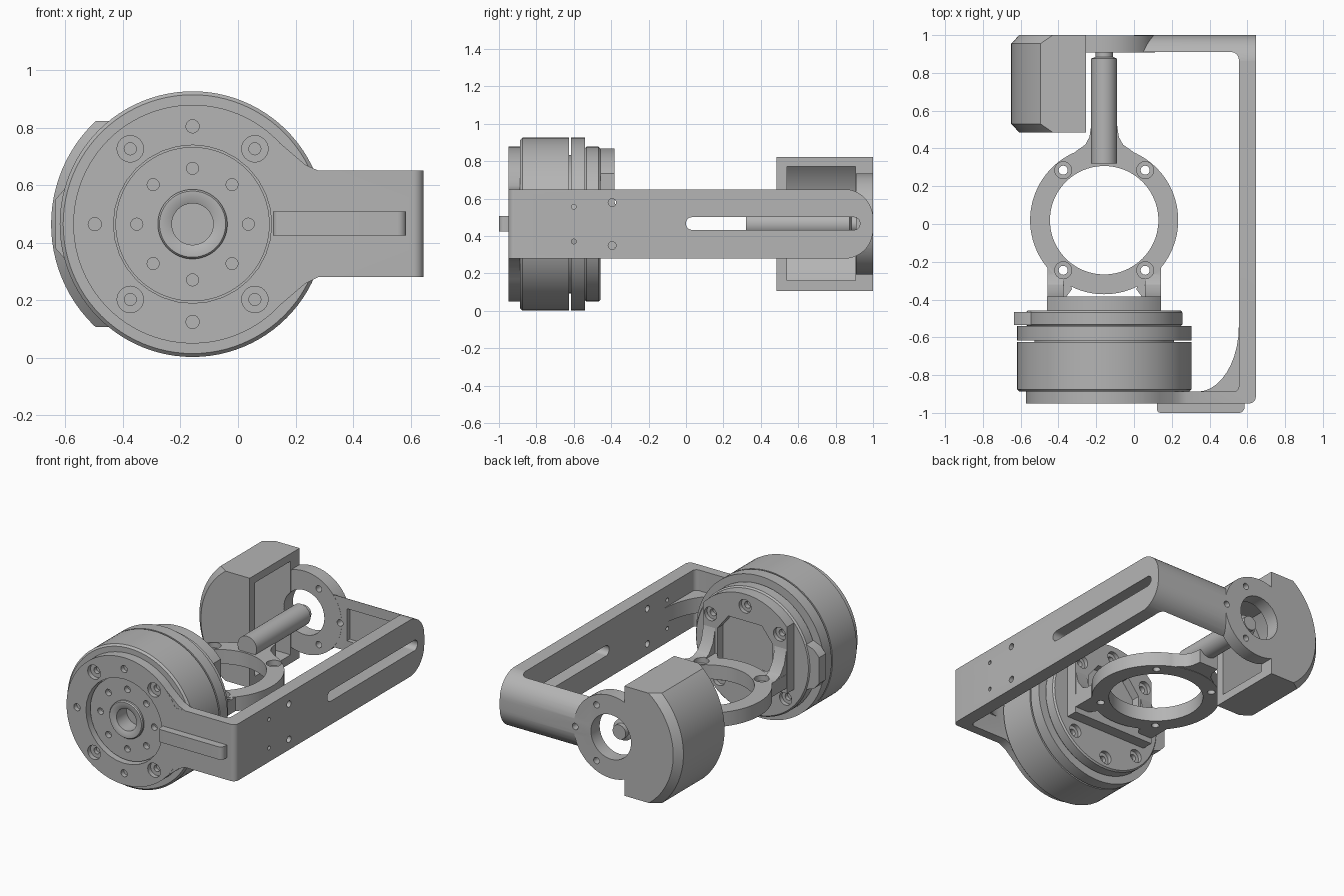
import bpy, bmesh, math
from mathutils import Vector

if "Cube" in bpy.data.objects:
    bpy.data.objects.remove(bpy.data.objects["Cube"])

CX, CZ = -0.158, 0.464          # motor axis, running along y

grey = bpy.data.materials.new("machined_grey")
grey.diffuse_color = (0.46, 0.46, 0.46, 1)
grey.use_nodes = True
grey.node_tree.nodes["Principled BSDF"].inputs["Base Color"].default_value = grey.diffuse_color


def finish(name, bm):
    bmesh.ops.recalc_face_normals(bm, faces=bm.faces)
    me = bpy.data.meshes.new(name)
    bm.to_mesh(me)
    bm.free()
    me.materials.append(grey)
    ob = bpy.data.objects.new(name, me)
    bpy.context.collection.objects.link(ob)
    return ob


def prism(name, pts, axis, lo, hi):
    """Extrude a 2D outline along an axis: x->(y,z), y->(x,z), z->(x,y)."""
    def place(p, h):
        return {'x': (h, p[0], p[1]), 'y': (p[0], h, p[1]), 'z': (p[0], p[1], h)}[axis]
    bm = bmesh.new()
    a = [bm.verts.new(place(p, lo)) for p in pts]
    b = [bm.verts.new(place(p, hi)) for p in pts]
    bm.faces.new(a)
    bm.faces.new(b)
    n = len(pts)
    for i in range(n):
        j = (i + 1) % n
        bm.faces.new((a[i], a[j], b[j], b[i]))
    return finish(name, bm)


def box(name, x0, x1, y0, y1, z0, z1):
    return prism(name, [(x0, y0), (x1, y0), (x1, y1), (x0, y1)], 'z', z0, z1)


def circle(u, v, r, n=48):
    return [(u + r * math.cos(2 * math.pi * i / n), v + r * math.sin(2 * math.pi * i / n)) for i in range(n)]


def cyl(u, v, r, axis, lo, hi, n=48):
    return prism("cylinder", circle(u, v, r, n), axis, lo, hi)


def lathe(name, profile, n=96):
    """Turn (radius, y) points about the motor axis, closing both ends."""
    bm = bmesh.new()
    rings = [[bm.verts.new((x, y, z)) for x, z in circle(CX, CZ, r, n)] for r, y in profile]
    for a, b in zip(rings, rings[1:]):
        for i in range(n):
            j = (i + 1) % n
            bm.faces.new((a[i], a[j], b[j], b[i]))
    bm.faces.new(rings[0])
    bm.faces.new(rings[-1])
    return finish(name, bm)


def rounded(corners, n=8):
    """Outline from (u, v, radius) corners."""
    out = []
    for i, (u, v, r) in enumerate(corners):
        p = Vector((u, v))
        if r == 0:
            out.append((u, v))
            continue
        d0 = (Vector(corners[i - 1][:2]) - p).normalized()
        d1 = (Vector(corners[(i + 1) % len(corners)][:2]) - p).normalized()
        a, b = p + d0 * r, p + d1 * r
        c = p + (d0 + d1) * r           # right-angled corners
        for k in range(n + 1):
            t = k / n * math.pi / 2
            q = c - d1 * r * math.cos(t) - d0 * r * math.sin(t)
            out.append((q.x, q.y))
    return out


def combine(ob, others, op='DIFFERENCE'):
    bpy.context.view_layer.objects.active = ob
    for o in others:
        m = ob.modifiers.new("bool", 'BOOLEAN')
        m.operation, m.object, m.solver = op, o, 'EXACT'
        bpy.ops.object.modifier_apply(modifier=m.name)
        bpy.data.objects.remove(o)
    return ob


def polar(r, deg):
    return CX + r * math.cos(math.radians(deg)), CZ + r * math.sin(math.radians(deg))


# U-shaped bracket with rounded rear end
Z0, Z1 = 0.28, 0.65
bracket = prism("bracket", rounded([
    (0.08, -0.95, 0), (0.645, -0.95, 0.035), (0.645, 1.0, 0), (0.0, 1.0, 0), (0.0, 0.91, 0),
    (0.555, 0.91, 0.04), (0.555, -0.888, 0.03), (0.08, -0.888, 0)]), 'z', Z0, Z1)
combine(bracket, [prism("rounder", rounded([
    (-1.2, Z0 - 0.001, 0), (1.0, Z0 - 0.001, 0.155), (1.0, Z1 + 0.001, 0.155), (-1.2, Z1 + 0.001, 0)], 12),
    'x', -1, 1)], 'INTERSECT')
# front disc with flared root, rear disc
flare = [(0.0, 0.09), (0.0, 0.83), (0.13, 0.76), (0.20, 0.70), (0.235, 0.67), (0.28, 0.65),
         (0.28, 0.28), (0.235, 0.258), (0.20, 0.228), (0.13, 0.168)]
combine(bracket, [cyl(CX, CZ, 0.415, 'y', -0.95, -0.887, 96),
                  prism("flare", flare, 'y', -0.949, -0.888),
                  cyl(CX, CZ, 0.27, 'y', 0.909, 0.999, 64)], 'UNION')
# front rib and inner gusset
gusset = [(0.57, -0.90), (0.57, -0.54)] + [
    (0.335 + 0.22 * math.sin(t), -0.54 - 0.348 * math.cos(t))
    for t in [math.pi / 2 * k / 10 for k in range(10, -1, -1)]] + [(0.335, -0.90)]
combine(bracket, [
    prism("rib", rounded([(0.122, -1.0, 0.02), (0.585, -1.0, 0.03), (0.585, -0.93, 0), (0.122, -0.93, 0)]),
          'z', 0.425, 0.508),
    prism("gusset", gusset, 'z', 0.415, 0.515)], 'UNION')
cuts = [cyl(CX, CZ, 0.275, 'y', -1.1, -0.80, 32), cyl(CX, CZ, 0.145, 'y', 0.8, 1.1),
        prism("slot", rounded([(0.0, 0.433, 0.033), (0.93, 0.433, 0.033), (0.93, 0.501, 0.033),
                               (0.0, 0.501, 0.033)]), 'x', 0.5, 0.7),
        box("pocket", 0.15, 0.46, 0.88, 0.94, 0.36, 0.57)]
for y, r, dz in [(-0.6, 0.013, 0.093), (-0.395, 0.021, 0.115)]:
    cuts += [cyl(y, CZ + s * dz, r, 'x', 0.5, 0.7, 16) for s in (-1, 1)]
for a in (50.4, 129.6, 230.4, 309.6):
    u, v = polar(0.34, a)
    cuts += [cyl(u, v, 0.046, 'y', -1, -0.92, 24), cyl(u, v, 0.021, 'y', -1, -0.895, 16)]
cuts += [cyl(*polar(0.34, a), 0.023, 'y', -1, -0.92, 16) for a in (90, 180, 270)]
cuts += [cyl(*polar(0.21, a), 0.021, 'y', 0.85, 1.1, 16) for a in (60, 300)]
cuts.append(cyl(0.10, CZ, 0.021, 'y', 0.85, 1.1, 16))
combine(bracket, cuts)

# Motor body with hub, bore and groove
motor = lathe("motor", [
    (0.072, -0.82), (0.072, -0.925), (0.095, -0.935), (0.115, -0.935), (0.121, -0.927), (0.121, -0.915),
    (0.268, -0.915), (0.268, -0.887), (0.45, -0.887), (0.462, -0.875), (0.462, -0.626), (0.37, -0.626),
    (0.37, -0.616), (0.462, -0.616), (0.462, -0.54), (0.40, -0.54), (0.40, -0.53)])
combine(motor, [cyl(*polar(0.194, a), 0.021, 'y', -1, -0.88, 16) for a in range(0, 360, 45)])

# Rear motor flange with cable boss
flange = lathe("motor_flange", [(0.405, -0.541), (0.414, -0.532), (0.414, -0.468), (0.405, -0.458)])
boss = prism("cable_boss", [(-0.635, 0.38), (-0.60, 0.34), (-0.5, 0.30), (-0.5, 0.63), (-0.60, 0.59),
                            (-0.635, 0.55)], 'y', -0.535, -0.465)
combine(flange, [boss], 'UNION')
cuts = []
for a in (225, 270, 315):
    u, v = polar(0.34, a)
    cuts += [cyl(u, v, 0.044, 'y', -0.485, -0.4, 24), cyl(u, v, 0.022, 'y', -0.51, -0.4, 16)]
combine(flange, cuts)

# Mounting plate behind the flange, clipped at the sides, with an octagonal recess
plate = cyl(CX, CZ, 0.405, 'y', -0.46, -0.383, 96)
plate.name = "mount_plate"
combine(plate, [box("clip", CX - 0.302, CX + 0.302, -0.6, -0.2, 0.30, 1)], 'INTERSECT')
recess = [(CX + sx, CZ + sz) for sx, sz in
          [(-0.2, -0.09), (0.2, -0.09), (0.2, 0.13), (0.12, 0.23), (-0.12, 0.23), (-0.2, 0.13)]]
cuts = [prism("recess", recess, 'y', -0.44, -0.3)]
for a in (40, 90, 140):
    u, v = polar(0.325, a)
    cuts += [cyl(u, v, 0.044, 'y', -0.41, -0.3, 24), cyl(u, v, 0.022, 'y', -0.44, -0.3, 16)]
combine(plate, cuts)

# Camera ring with legs, flared neck and shaft
RY, R0, R1 = 0.02, 0.335, 0.428
ring = cyl(CX, RY, 0.392, 'z', R0, R1, 96)
ring.name = "camera_ring"
half_neck = [(0.23, 0.31), (0.15, 0.385), (0.10, 0.42), (0.078, 0.46), (0.069, 0.52)]
neck = [(CX + x, y) for x, y in half_neck] + [(CX - x, y) for x, y in reversed(half_neck)]
parts = [prism("neck", neck, 'z', R0 + 0.002, R1 - 0.001)]
for s in (-1, 1):
    parts.append(prism("leg", [(CX + s * x, y) for x, y in
                               [(0.301, -0.385), (0.301, -0.22), (0.22, -0.22), (0.17, -0.345), (0.20, -0.385)]],
                       'z', R0 + 0.001, R1 - 0.002))
    # small gussets rising up the plate
    xs = sorted((CX + s * 0.30, CX + s * 0.215))
    parts.append(prism("leg_gusset", [(-0.386, 0.40), (-0.386, 0.60), (-0.36, 0.50), (-0.32, 0.445),
                                      (-0.26, 0.42), (-0.26, 0.40)], 'x', *xs))
parts.append(lathe("shaft", [(0.069, 0.32), (0.069, 0.875), (0.047, 0.885), (0.047, 0.915)], 32))
combine(ring, parts, 'UNION')
cuts = [cyl(CX, RY, 0.287, 'z', 0, 1, 96)]
for sx in (-1, 1):
    for y in (0.285, -0.245):
        u = CX + sx * 0.217
        cuts += [cyl(u, y, 0.045, 'z', R1 - 0.035, 0.6, 24), cyl(u, y, 0.024, 'z', 0.2, 0.6, 16)]
combine(ring, cuts)

# Hollow rear housing: chamfered drum clipped flat, open towards +x
housing = lathe("rear_housing", [(0.45, 0.485), (0.492, 0.53), (0.492, 0.955), (0.45, 1.0)])
combine(housing, [box("clip", -0.8, -0.255, 0.3, 1.2, 0.107, 0.823)], 'INTERSECT')
cavity = cyl(CX, CZ, 0.44, 'y', 0.54, 0.907, 96)
combine(cavity, [box("clip", -0.8, 0.2, 0.3, 1.2, 0.162, 0.773)], 'INTERSECT')
combine(housing, [cavity, cyl(CX, CZ, 0.1452, 'y', 0.85, 1.1)])

# Smooth curved faces, keep edges sharp
for ob in bpy.context.scene.objects:
    ob.select_set(True)
    bpy.context.view_layer.objects.active = ob
bpy.ops.object.shade_smooth_by_angle(angle=math.radians(28))
